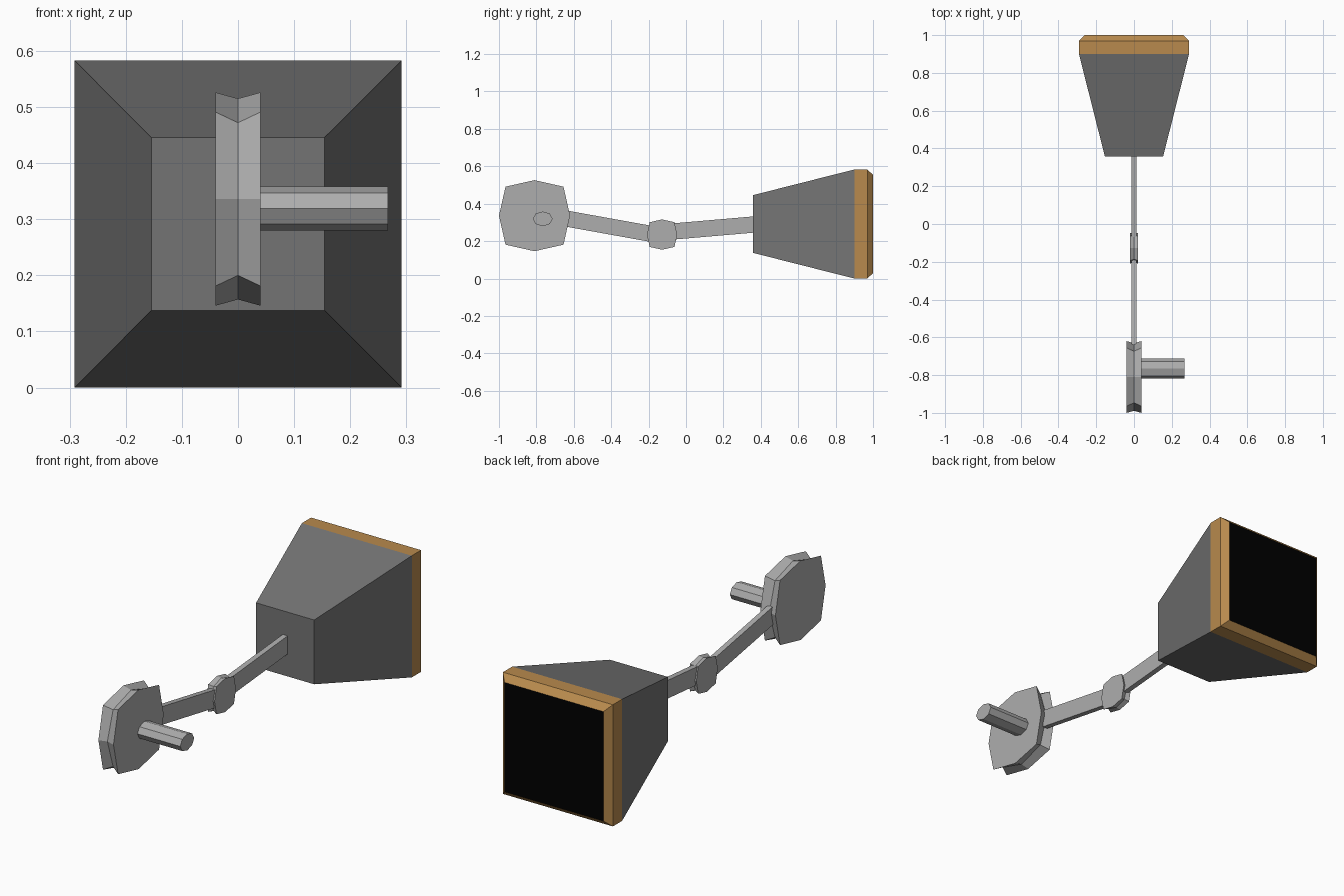
import bpy, bmesh
from math import cos, sin, pi

if "Cube" in bpy.data.objects:
    bpy.data.objects.remove(bpy.data.objects["Cube"])

def material(name, rgb):
    m = bpy.data.materials.new(name)
    m.diffuse_color = (*rgb, 1)
    m.use_nodes = True
    m.node_tree.nodes["Principled BSDF"].inputs["Base Color"].default_value = m.diffuse_color
    return m

def loft(name, rings, mat=None, caps=(True, True)):
    """Skin equal-length rings of points, closing the chosen ends."""
    bm = bmesh.new()
    loops = [[bm.verts.new(p) for p in ring] for ring in rings]
    n = len(loops[0])
    for a, b in zip(loops, loops[1:]):
        for i in range(n):
            j = (i + 1) % n
            bm.faces.new((a[i], a[j], b[j], b[i]))
    if caps[0]:
        bm.faces.new(loops[0][::-1])
    if caps[1]:
        bm.faces.new(loops[-1])
    bmesh.ops.recalc_face_normals(bm, faces=bm.faces)
    me = bpy.data.meshes.new(name)
    bm.to_mesh(me)
    bm.free()
    ob = bpy.data.objects.new(name, me)
    bpy.context.collection.objects.link(ob)
    me.materials.append(mat or steel)
    return ob

def square(y, h, z=0.2915):
    return [(-h, y, z - h), (h, y, z - h), (h, y, z + h), (-h, y, z + h)]

def octagon(x, y, z, axis_r, diag):
    """Eight points round the x axis; diag is the y/z offset of the corners."""
    a, d = axis_r, diag
    return [(x, y + u, z + v) for u, v in
            ((a, 0), (d, d), (0, a), (-d, d), (-a, 0), (-d, -d), (0, -a), (d, -d))]

def pulley(name, y, z, half, r, diag, groove_r, groove_d):
    loft(name, [octagon(-half, y, z, r, diag),
                octagon(0, y, z, groove_r, groove_d),
                octagon(half, y, z, r, diag)])

def arm(name, y0, z0, y1, z1, height=0.087, half=0.013):
    loft(name, [[(-half, y, z), (half, y, z), (half, y, z + height), (-half, y, z + height)]
                for y, z in ((y0, z0), (y1, z1))])

steel = material("steel", (0.42, 0.42, 0.42))
dark_grey = material("dark_grey", (0.175, 0.175, 0.175))
brass = material("brass", (0.48, 0.255, 0.075))
black = material("black", (0.0, 0.0, 0.0))

# Tapered housing, bevelled rim and dark panel
loft("housing", [square(0.357, 0.154), square(0.90, 0.2915)], dark_grey, (True, False))
loft("rim", [square(0.90, 0.2915), square(0.97, 0.2915), square(1.0, 0.262)],
     brass, (False, False))
loft("dark_panel", [square(0.995, 0.262), square(1.0, 0.262)], black, (False, True))

# Grooved wheels
pulley("front_wheel", -0.81, 0.336, 0.04, 0.19, 0.155, 0.179, 0.136)
pulley("joint_wheel", -0.128, 0.235, 0.022, 0.081, 0.066, 0.076, 0.058)

# Linking arms
arm("front_arm", -0.64, 0.277, -0.19, 0.196)
arm("rear_arm", -0.07, 0.208, 0.36, 0.245)

# Side handle, an eight-sided oval bar
loft("handle", [[(x, -0.766 + 0.053 * cos(i * pi / 4), 0.319 + 0.0395 * sin(i * pi / 4))
                 for i in range(8)] for x in (0.035, 0.267)])
